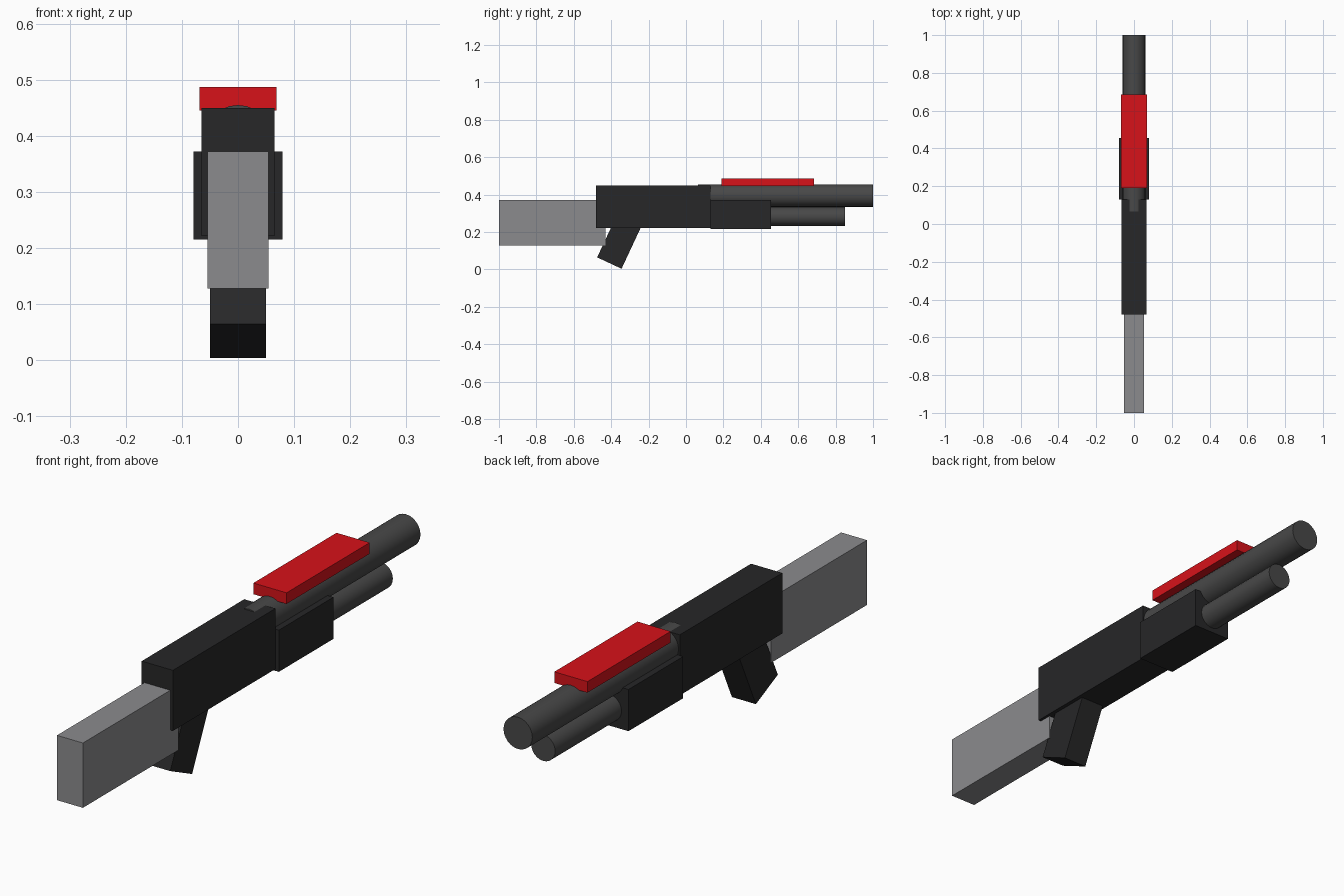
import bpy
from math import radians

if "Cube" in bpy.data.objects:
    bpy.data.objects.remove(bpy.data.objects["Cube"])


def material(name, rgb):
    mat = bpy.data.materials.new(name)
    mat.diffuse_color = (*rgb, 1)
    mat.use_nodes = True
    mat.node_tree.nodes["Principled BSDF"].inputs["Base Color"].default_value = mat.diffuse_color
    return mat


black = material("black", (0.02, 0.02, 0.021))
gunmetal = material("gunmetal", (0.065, 0.065, 0.065))
grey = material("grey", (0.26, 0.26, 0.27))
red = material("red", (0.68, 0.006, 0.01))


def box(name, half_x, y0, y1, z0, z1, mat):
    bpy.ops.mesh.primitive_cube_add(size=1, location=(0, (y0 + y1) / 2, (z0 + z1) / 2))
    ob = bpy.context.object
    ob.name = name
    ob.scale = (2 * half_x, y1 - y0, z1 - z0)
    ob.data.materials.append(mat)
    return ob


def tube(name, radius, y0, y1, z, mat):
    bpy.ops.mesh.primitive_cylinder_add(vertices=24, radius=radius, depth=y1 - y0,
                                        location=(0, (y0 + y1) / 2, z),
                                        rotation=(radians(90), 0, 0))
    ob = bpy.context.object
    ob.name = name
    ob.data.materials.append(mat)
    bpy.ops.object.shade_smooth_by_angle(angle=radians(30))


# Body
box("stock", 0.054, -1.0, -0.43, 0.128, 0.372, grey)
box("receiver", 0.065, -0.48, 0.13, 0.222, 0.45, black)
box("pump_handle", 0.079, 0.13, 0.455, 0.215, 0.372, black)
box("top_rail", 0.069, 0.19, 0.685, 0.445, 0.487, red)

# Slanted grip, its upper end buried in the receiver
grip = box("grip", 0.05, -0.4225, -0.2785, 0.027, 0.267, black)
grip.location = (0, -0.359, 0.143)
grip.rotation_euler.x = radians(-25)

# Barrel and magazine tube
tube("barrel", 0.06, 0.065, 1.0, 0.395, gunmetal)
tube("magazine_tube", 0.05, 0.13, 0.85, 0.283, gunmetal)
